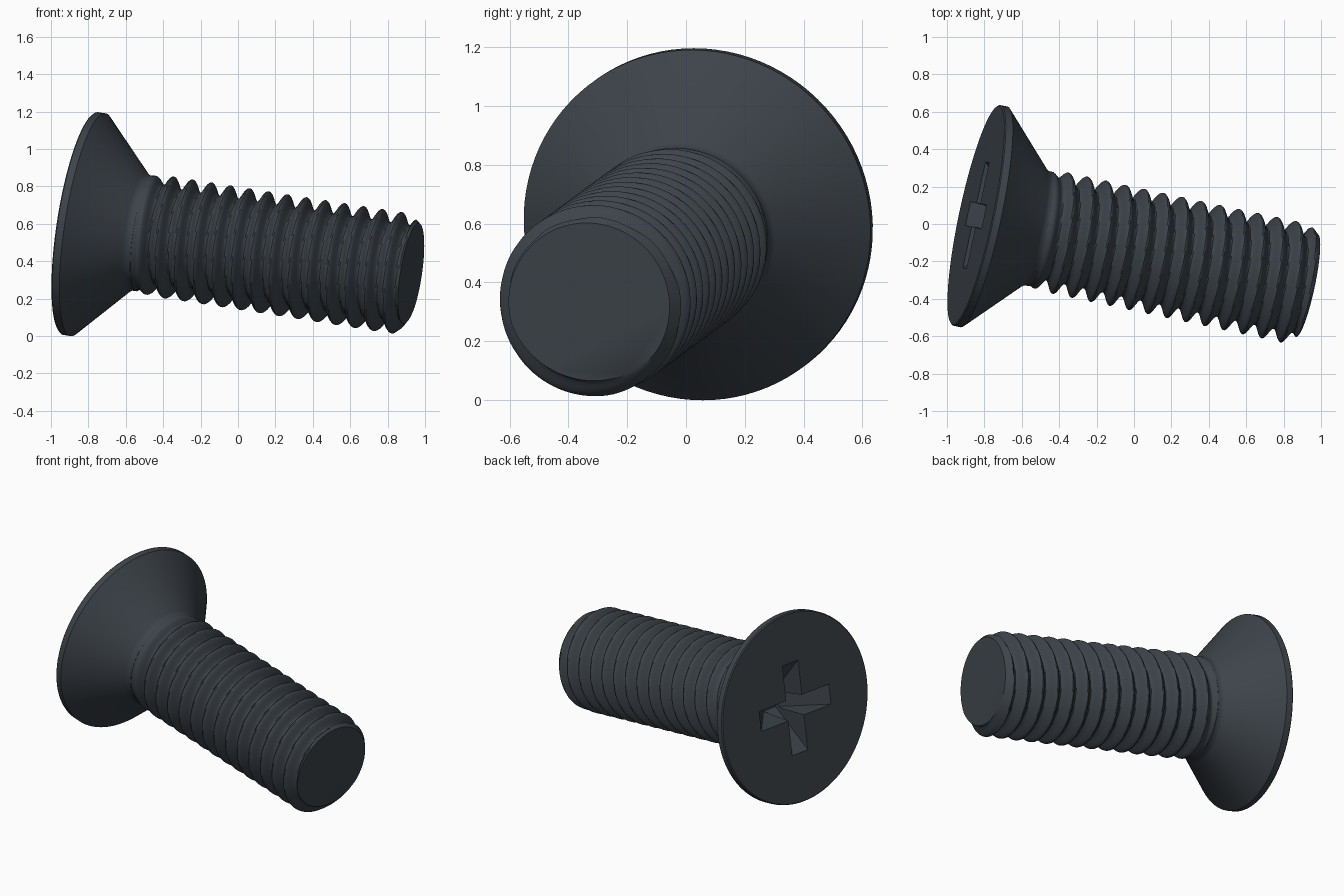
import bpy, bmesh
from math import cos, sin, pi
from mathutils import Matrix, Vector

cube = bpy.data.objects.get("Cube")
if cube:
    bpy.data.objects.remove(cube)

# Tilted screw frame: local z runs from the head face to the tip
axis = Vector((0.967, -0.206, -0.151)).normalized()
side = Vector((0, 0, 1)).cross(axis).normalized()
up = axis.cross(side)
frame = Matrix((side, up, axis)).transposed().to_4x4()
frame.translation = (-0.845, 0.047, 0.602)

LENGTH, PITCH, CREST, ROOT, NECK = 1.83, 0.105, 0.326, 0.262, 0.312
SEGMENTS = 96

steel = bpy.data.materials.new("dark_steel")
steel.use_nodes = True
colour = (0.047, 0.057, 0.069, 1)
steel.diffuse_color = colour
steel.node_tree.nodes["Principled BSDF"].inputs["Base Color"].default_value = colour


def add_object(name, bm):
    bmesh.ops.recalc_face_normals(bm, faces=bm.faces)
    mesh = bpy.data.meshes.new(name)
    bm.to_mesh(mesh)
    bm.free()
    mesh.materials.append(steel)
    obj = bpy.data.objects.new(name, mesh)
    bpy.context.collection.objects.link(obj)
    obj.matrix_world = frame
    return obj


def lathe(name, heights, radius):
    """Closed round solid; radius(row, height, angle) gives the surface."""
    bm = bmesh.new()
    rings = []
    for row, h in enumerate(heights):
        ring = []
        for i in range(SEGMENTS):
            a = 2 * pi * i / SEGMENTS
            r = radius(row, h, a)
            ring.append(bm.verts.new((r * cos(a), r * sin(a), h)))
        rings.append(ring)
    for low, high in zip(rings, rings[1:]):
        for i in range(SEGMENTS):
            j = (i + 1) % SEGMENTS
            bm.faces.new((low[i], low[j], high[j], high[i]))
    bm.faces.new(rings[0][::-1])
    bm.faces.new(rings[-1])
    return add_object(name, bm)


def thread_radius(row, h, a):
    wave = 0.5 + 0.5 * cos(2 * pi * (h - 0.442) / PITCH - a)
    thread = ROOT + (CREST - ROOT) * wave
    # Fade in at the neck, chamfer at the tip
    fade = min(1, max(0, (h - 0.35) / 0.09))
    r = NECK + (thread - NECK) * fade
    return min(r, 0.28 + (LENGTH - h) * 0.85)


# Countersunk head
profile = [(0, 0.597), (0.006, 0.603), (0.045, 0.603), (0.315, 0.325),
           (0.335, NECK), (0.36, NECK)]
head = lathe("countersunk_head", [p[0] for p in profile],
             lambda row, h, a: profile[row][1])

# Tapered cross recess
for turn in (0, pi / 2):
    bm = bmesh.new()
    bmesh.ops.create_cube(bm, size=1)
    for v in bm.verts:
        deep = v.co.z > 0
        v.co.x *= 0.10 if deep else 0.62
        v.co.y *= 0.10 if deep else 0.132
        v.co.z = 0.24 if deep else -0.02
    bmesh.ops.rotate(bm, verts=bm.verts, matrix=Matrix.Rotation(turn, 3, 'Z'))
    cutter = add_object("recess_cutter", bm)
    cutter.hide_render = True
    mod = head.modifiers.new("recess", 'BOOLEAN')
    mod.operation, mod.solver, mod.object = 'DIFFERENCE', 'EXACT', cutter
    bpy.context.view_layer.update()
    cut = bpy.data.meshes.new_from_object(
        head.evaluated_get(bpy.context.evaluated_depsgraph_get()))
    head.modifiers.clear()
    head.data = cut
    bpy.data.objects.remove(cutter)

# Threaded shank
START, ROWS = 0.34, 200
shank = lathe("threaded_shank",
              [START + (LENGTH - START) * i / ROWS for i in range(ROWS + 1)],
              thread_radius)

# Smooth shading with sharp edges kept
bpy.ops.object.select_all(action='DESELECT')
for obj in (head, shank):
    obj.select_set(True)
bpy.context.view_layer.objects.active = head
bpy.ops.object.shade_smooth_by_angle(angle=0.6)
